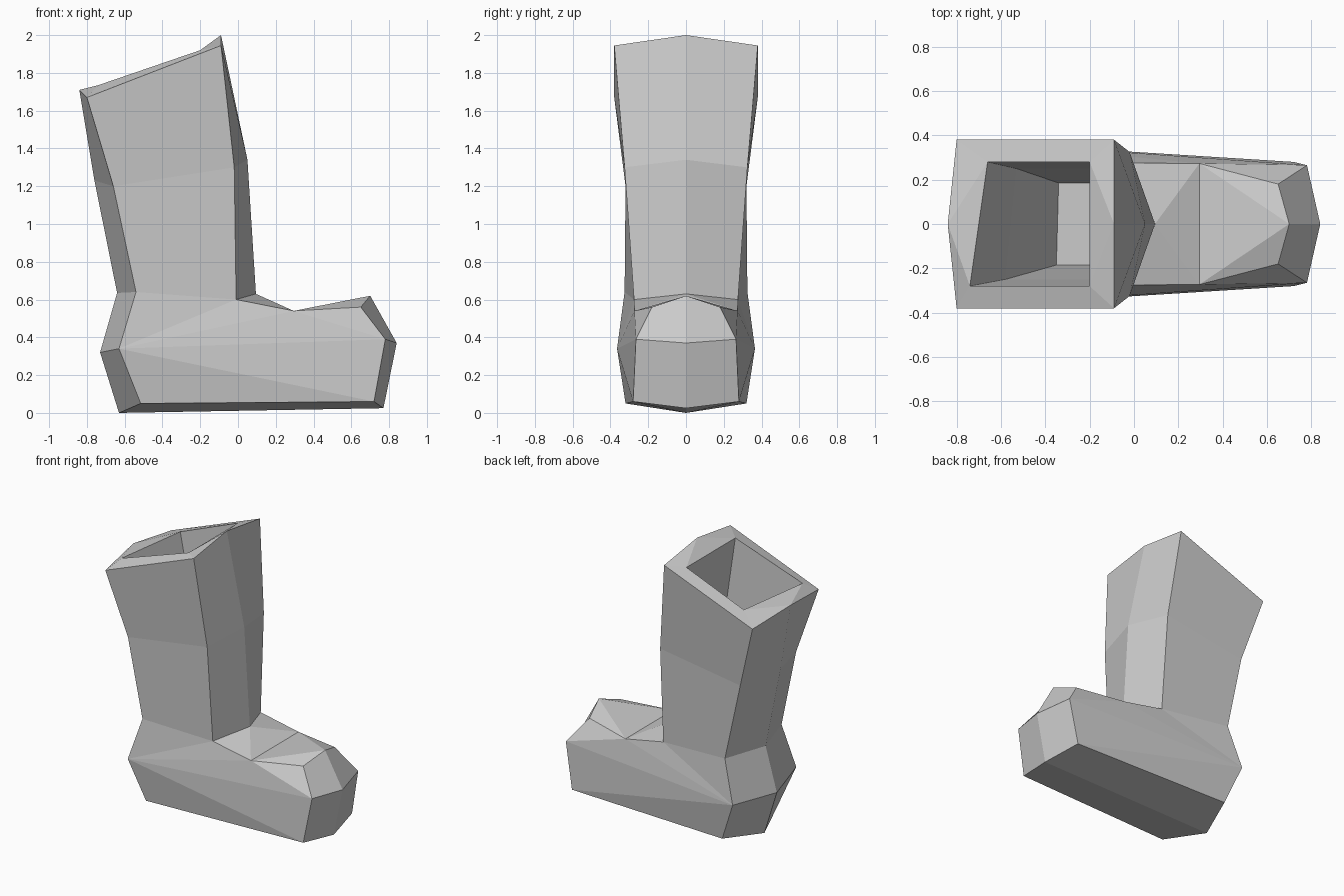
import bpy, bmesh

if "Cube" in bpy.data.objects:
    bpy.data.objects.remove(bpy.data.objects["Cube"])

# Outline stations: (centre x, centre z), (side x, half width, side z)
stations = {
    "rim_back":    ((-0.84, 1.71), (-0.80, 0.38, 1.67)),
    "mid_back":    ((-0.76, 1.23), (-0.66, 0.32, 1.20)),
    "ankle_back":  ((-0.64, 0.635), (-0.54, 0.325, 0.64)),
    "heel":        ((-0.73, 0.32), (-0.63, 0.365, 0.34)),
    "sole_back":   ((-0.63, 0.0), (-0.515, 0.32, 0.05)),
    "sole_toe":    ((0.77, 0.025), (0.72, 0.28, 0.06)),
    "toe":         ((0.84, 0.37), (0.78, 0.265, 0.39)),
    "toe_top":     ((0.70, 0.62), (0.65, 0.18, 0.56)),
    "ankle_front": ((0.095, 0.63), (-0.01, 0.275, 0.60)),
    "mid_front":   ((0.05, 1.34), (-0.02, 0.325, 1.30)),
    "rim_front":   ((-0.09, 2.0), (-0.09, 0.38, 1.945)),
}
bm = bmesh.new()
v = {}
for name, ((cx, cz), (sx, w, sz)) in stations.items():
    v[name, 0] = bm.verts.new((cx, 0, cz))
    for s in (-1, 1):
        v[name, s] = bm.verts.new((sx, s * w, sz))

# Instep corners and the lining rings (opening, middle, floor)
for s in (-1, 1):
    v["instep", s] = bm.verts.new((0.295, s * 0.273, 0.54))
lining = [  # back x at -y, back x at +y, half width, front x, back z, front z
    (-0.74, -0.66, 0.28, -0.20, 1.735, 1.92),
    (-0.58, -0.53, 0.25, -0.12, 1.20, 1.25),
    (-0.35, -0.34, 0.185, -0.10, 0.60, 0.60),
]
for i, (b0, b1, w, fx, bz, fz) in enumerate(lining):
    for s, bx in ((-1, b0), (1, b1)):
        v["in_back%d" % i, s] = bm.verts.new((bx, s * w, bz))
        v["in_front%d" % i, s] = bm.verts.new((fx, s * w, fz))


def face(*keys):
    bm.faces.new([v[k] for k in keys])


names = list(stations)
side_panels = [
    ("rim_back", "mid_back", "mid_front", "rim_front"),
    ("mid_back", "ankle_back", "ankle_front", "mid_front"),
    ("heel", "ankle_back", "ankle_front"), ("heel", "ankle_front", "instep"),
    ("heel", "instep", "toe"), ("instep", "toe_top", "toe"),
    ("heel", "toe", "sole_toe"), ("heel", "sole_toe", "sole_back"),
    ("rim_back", "rim_front", "in_front0", "in_back0"),
]
for i in range(2):
    side_panels.append(("in_back%d" % i, "in_front%d" % i,
                        "in_front%d" % (i + 1), "in_back%d" % (i + 1)))

for s in (-1, 1):
    # Strips either side of the centre line, skipping the instep gap
    for a, b in zip(names, names[1:]):
        if a != "toe_top":
            face((a, 0), (b, 0), (b, s), (a, s))
    for panel in side_panels:
        face(*[(n, s) for n in panel])
    # Instep and rim corner triangles
    for a, b in (("toe_top", "instep"), ("ankle_front", "instep"),
                 ("rim_back", "in_back0"), ("rim_front", "in_front0")):
        face((a, 0), (a, s), (b, s))

# Triangles across the centre line
for a, b in (("toe_top", "instep"), ("ankle_front", "instep"),
             ("rim_back", "in_back0"), ("rim_front", "in_front0")):
    face((a, 0), (b, -1), (b, 1))

# Lining front wall, back wall and floor
for end in ("in_back", "in_front"):
    for i in range(2):
        a, b = end + str(i), end + str(i + 1)
        face((a, -1), (a, 1), (b, 1), (b, -1))
face(("in_back2", -1), ("in_back2", 1), ("in_front2", 1), ("in_front2", -1))

bmesh.ops.recalc_face_normals(bm, faces=bm.faces[:])
mesh = bpy.data.meshes.new("boot")
bm.to_mesh(mesh)
bm.free()
boot = bpy.data.objects.new("boot", mesh)
bpy.context.collection.objects.link(boot)
